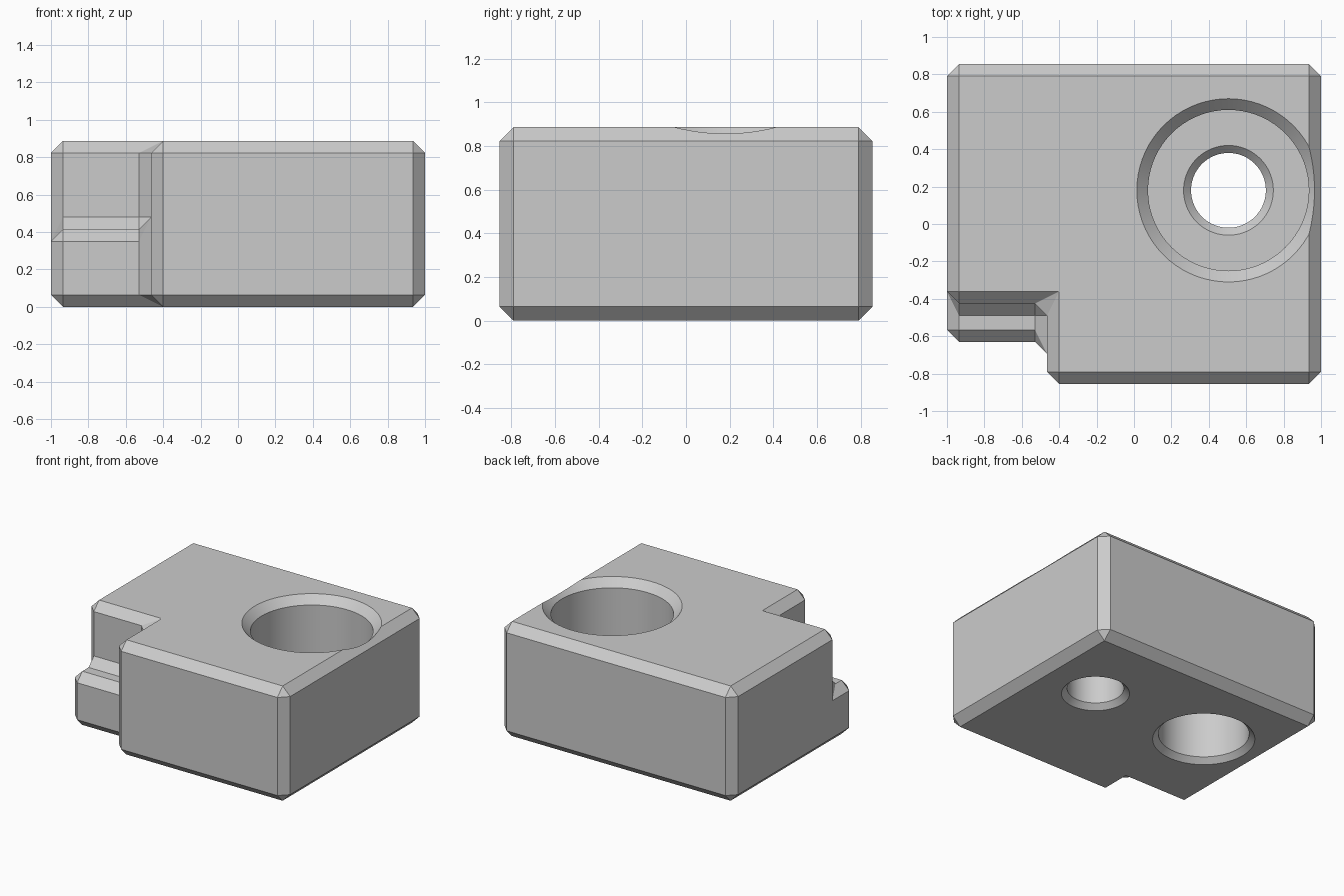
import bpy, bmesh, math

old = bpy.data.objects.get("Cube")
if old:
    bpy.data.objects.remove(old, do_unlink=True)

HALF_Y, TOP = 0.855, 0.887          # block half depth and height
STEP_X, WALL_Y = -0.465, -0.425     # corner notch
LEDGE_Y, LEDGE_Z = -0.63, 0.415     # low ledge inside the notch
CHAMFER = 0.0645

grey = bpy.data.materials.new("plain grey")
grey.use_nodes = True
colour = (0.6, 0.6, 0.6, 1)
grey.diffuse_color = colour
grey.node_tree.nodes["Principled BSDF"].inputs["Base Color"].default_value = colour


def make_object(name, bm):
    bmesh.ops.recalc_face_normals(bm, faces=bm.faces)
    mesh = bpy.data.meshes.new(name)
    bm.to_mesh(mesh)
    bm.free()
    mesh.materials.append(grey)
    obj = bpy.data.objects.new(name, mesh)
    bpy.context.collection.objects.link(obj)
    return obj


def make_body():
    """Block with a stepped corner notch, every edge chamfered."""
    bm = bmesh.new()

    def section(x, points):
        return [bm.verts.new((x, y, z)) for y, z in points]

    ledge = [(WALL_Y, TOP), (WALL_Y, LEDGE_Z), (LEDGE_Y, LEDGE_Z), (LEDGE_Y, 0)]
    front = [(-HALF_Y, 0), (-HALF_Y, TOP)]
    back = [(HALF_Y, 0), (HALF_Y, TOP)]
    left = section(-1, ledge + back)
    step = section(STEP_X, ledge + front)
    right = section(1, front + back[::-1])
    wall_top, wall_low, lip, foot, back_low, back_top = left
    s_foot, s_front_low, s_front_top = step[3:]
    r_front_low, r_front_top, r_back_top, r_back_low = right

    faces = [left, step, right]
    faces += [[left[i], left[i + 1], step[i + 1], step[i]] for i in range(3)]
    faces.append([s_front_low, r_front_low, r_front_top, s_front_top])
    faces.append([back_low, back_top, r_back_top, r_back_low])
    faces.append([foot, s_foot, s_front_low, r_front_low, r_back_low, back_low])
    faces.append([wall_top, step[0], s_front_top, r_front_top, r_back_top, back_top])
    for f in faces:
        bm.faces.new(f)
    bmesh.ops.recalc_face_normals(bm, faces=bm.faces)
    bmesh.ops.bevel(bm, geom=bm.edges[:], offset=CHAMFER, offset_type='OFFSET',
                    segments=1, profile=0.5, affect='EDGES', clamp_overlap=False)
    return make_object("clamp_block", bm)


def make_cutter(name, x, y, profile, sides=72):
    """Turned solid from (radius, height) points, closed with end caps."""
    bm = bmesh.new()
    rings = []
    for r, z in profile:
        angles = [2 * math.pi * i / sides for i in range(sides)]
        rings.append([bm.verts.new((x + r * math.cos(a), y + r * math.sin(a), z))
                      for a in angles])
    for low, high in zip(rings, rings[1:]):
        for i in range(sides):
            j = (i + 1) % sides
            bm.faces.new((low[i], low[j], high[j], high[i]))
    bm.faces.new(rings[0][::-1])
    bm.faces.new(rings[-1])
    obj = make_object(name, bm)
    obj.hide_render = True
    return obj


body = make_body()
FLOOR, EXTRA = 0.32, 0.01
cutters = [
    # stepped screw hole, open at both ends
    make_cutter("screw_hole_cutter", 0.505, 0.18, [
        (0.24 + EXTRA, -EXTRA), (0.2, 0.04), (0.2, FLOOR - 0.04), (0.24, FLOOR),
        (0.43, FLOOR), (0.43, TOP - 0.06), (0.49 + EXTRA, TOP + EXTRA)]),
    # blind pocket in the underside
    make_cutter("pocket_cutter", -0.49, 0.18, [
        (0.36 + EXTRA, -EXTRA), (0.32, 0.04), (0.32, 0.5)]),
]

# Cut the holes
bpy.ops.object.select_all(action='DESELECT')
bpy.context.view_layer.objects.active = body
body.select_set(True)
for cutter in cutters:
    mod = body.modifiers.new(cutter.name, 'BOOLEAN')
    mod.operation = 'DIFFERENCE'
    mod.solver = 'EXACT'
    mod.object = cutter
    bpy.ops.object.modifier_apply(modifier=mod.name)
    bpy.data.objects.remove(cutter, do_unlink=True)

# Smooth hole walls, crisp chamfers
bpy.ops.object.shade_smooth_by_angle(angle=math.radians(20))
